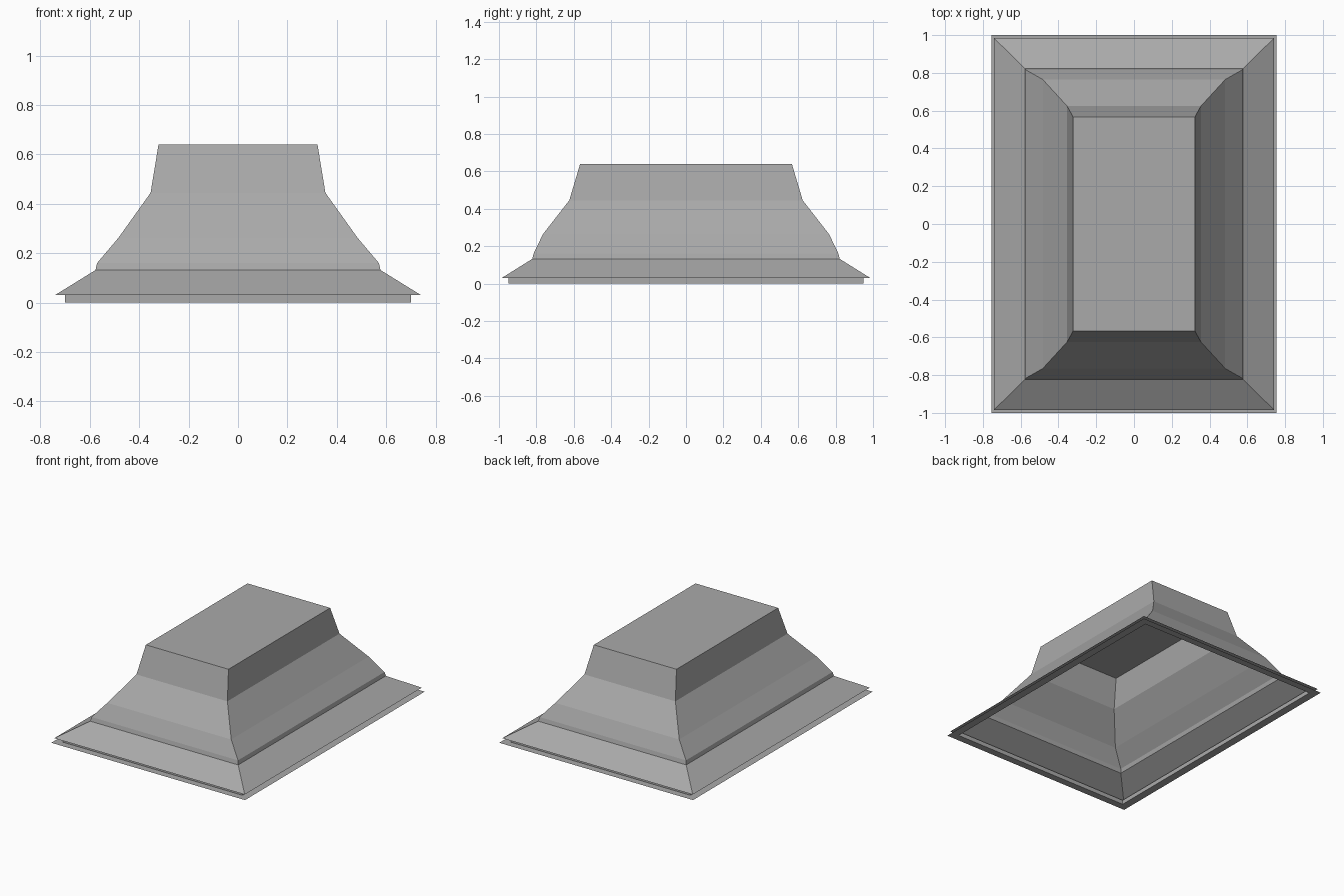
import bpy
import bmesh

cube = bpy.data.objects.get("Cube")
if cube:
    bpy.data.objects.remove(cube, do_unlink=True)

# Painted sheet metal
metal = bpy.data.materials.new("grey_sheet_metal")
metal.use_nodes = True
colour = (0.4, 0.4, 0.4, 1.0)
metal.diffuse_color = colour
metal.node_tree.nodes["Principled BSDF"].inputs["Base Color"].default_value = colour


def sheet(name, profile, capped=False):
    """Stack rectangular rings (half width, half depth, height) into an open sheet."""
    bm = bmesh.new()
    rings = []
    for x, y, z in profile:
        corners = [(-x, -y), (x, -y), (x, y), (-x, y)]
        rings.append([bm.verts.new((cx, cy, z)) for cx, cy in corners])
    for low, high in zip(rings, rings[1:]):
        for i in range(4):
            j = (i + 1) % 4
            bm.faces.new((low[i], low[j], high[j], high[i]))
    if capped:
        bm.faces.new(rings[-1])
    mesh = bpy.data.meshes.new(name)
    bm.to_mesh(mesh)
    bm.free()
    mesh.materials.append(metal)
    obj = bpy.data.objects.new(name, mesh)
    bpy.context.collection.objects.link(obj)
    return obj


# Flat rim, short upright lip and sloping skirt
sheet("base_skirt", [
    (0.755, 1.0, 0.0),
    (0.70, 0.95, 0.0),
    (0.70, 0.95, 0.03),
    (0.742, 0.985, 0.03),
    (0.577, 0.822, 0.132),
])

# Hollow hood tapering to a flat closed top
sheet("hood", [
    (0.577, 0.822, 0.132),
    (0.571, 0.815, 0.16),
    (0.483, 0.765, 0.264),
    (0.354, 0.624, 0.445),
    (0.322, 0.566, 0.64),
], capped=True)
